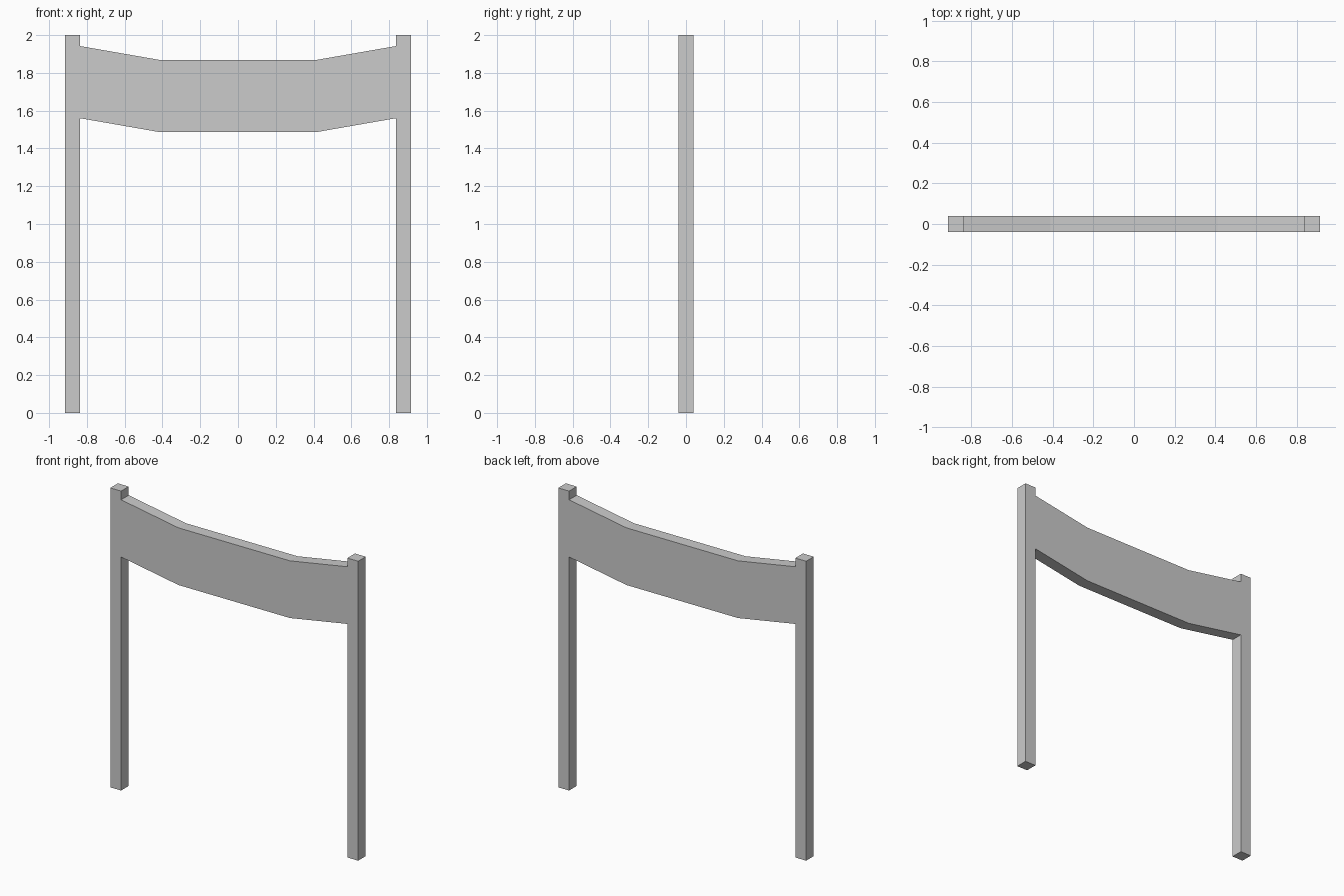
import bpy, bmesh

if "Cube" in bpy.data.objects:
    bpy.data.objects.remove(bpy.data.objects["Cube"])

HALF_DEPTH = 0.04


def extruded_panel(name, outline):
    """Extrude an x-z outline through the full depth, centred on y = 0."""
    bm = bmesh.new()
    face = bm.faces.new([bm.verts.new((x, -HALF_DEPTH, z)) for x, z in outline])
    extruded = bmesh.ops.extrude_face_region(bm, geom=[face])["geom"]
    verts = [v for v in extruded if isinstance(v, bmesh.types.BMVert)]
    bmesh.ops.translate(bm, verts=verts, vec=(0, 2 * HALF_DEPTH, 0))
    bmesh.ops.recalc_face_normals(bm, faces=bm.faces[:])
    mesh = bpy.data.meshes.new(name)
    bm.to_mesh(mesh)
    bm.free()
    obj = bpy.data.objects.new(name, mesh)
    bpy.context.collection.objects.link(obj)
    return obj


# Two square posts
for side, name in ((-1, "left_post"), (1, "right_post")):
    a, b = sorted((side * 0.836, side * 0.916))
    extruded_panel(name, [(a, 0), (b, 0), (b, 2), (a, 2)])

# Sagging banner between the posts, three straight segments
top = [(-0.836, 1.942), (-0.412, 1.868), (0.412, 1.868), (0.836, 1.942)]
drop = 0.382
extruded_panel("banner", [(x, z - drop) for x, z in top] + top[::-1])
